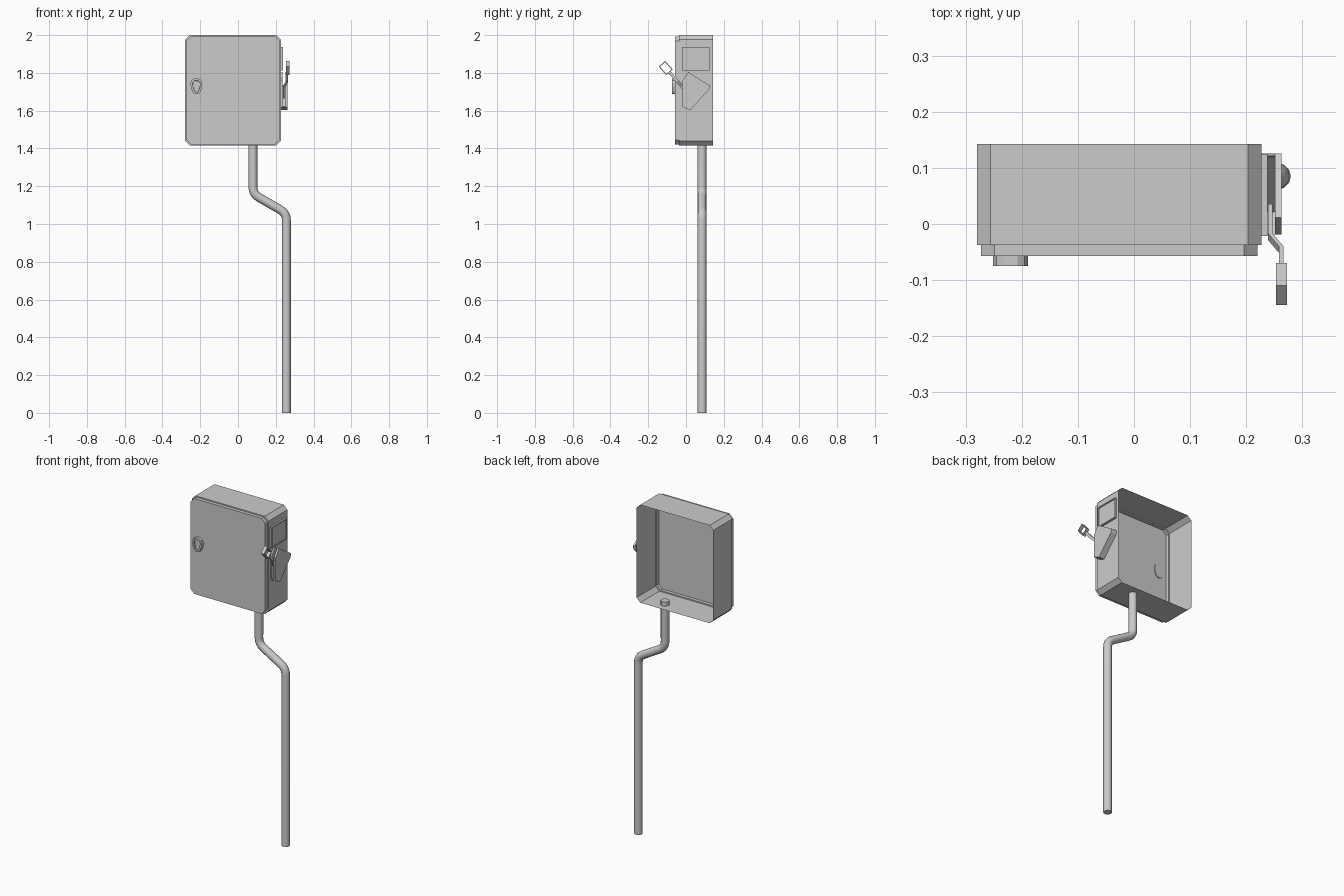
import bpy, bmesh
from mathutils import Vector
from math import radians

if "Cube" in bpy.data.objects:
    bpy.data.objects.remove(bpy.data.objects["Cube"])


def finish(bm, name):
    me = bpy.data.meshes.new(name)
    bm.to_mesh(me)
    bm.free()
    ob = bpy.data.objects.new(name, me)
    bpy.context.collection.objects.link(ob)
    return ob


def place(p, axis, d):
    # 2D point to 3D: axis 'x' takes (y, z), axis 'y' takes (x, z)
    return (d, p[0], p[1]) if axis == 'x' else (p[0], d, p[1])


def prism(name, pts, axis, a, b, inset=0, recess=0):
    # Closed plate from a to b; the b face may carry a recessed panel
    bm = bmesh.new()
    la, lb = [[bm.verts.new(place(p, axis, d)) for p in pts] for d in (a, b)]
    bm.faces.new(la)
    front = bm.faces.new(lb)
    n = len(pts)
    for i in range(n):
        j = (i + 1) % n
        bm.faces.new((la[i], la[j], lb[j], lb[i]))
    bmesh.ops.recalc_face_normals(bm, faces=bm.faces[:])
    if inset:
        bmesh.ops.inset_individual(bm, faces=[front], thickness=inset)
        bmesh.ops.inset_individual(bm, faces=[front], thickness=0.001, depth=-recess)
    return finish(bm, name)


def chamfered(x0, x1, z0, z1, c):
    return [(x0 + c, z0), (x1 - c, z0), (x1, z0 + c), (x1, z1 - c),
            (x1 - c, z1), (x0 + c, z1), (x0, z1 - c), (x0, z0 + c)]


# Cabinet shell with open back and stepped door
bm = bmesh.new()
outer = chamfered(-0.28, 0.227, 1.415, 2.0, 0.024)
s = 0.007
inner = chamfered(-0.28 + s, 0.227 - s, 1.415 + s, 2.0 - s, 0.024)
loops = [[bm.verts.new(place(p, 'y', d)) for p in prof]
         for prof, d in ((outer, 0.143), (outer, -0.037), (inner, -0.037), (inner, -0.057))]
for A, B in zip(loops, loops[1:]):
    for i in range(8):
        j = (i + 1) % 8
        bm.faces.new((A[j], A[i], B[i], B[j]))
bm.faces.new(loops[-1])
finish(bm, "cabinet")

# Door lock, wide at the top and narrow at the bottom
half = [(0.012, 0.042), (0.025, 0.034), (0.031, 0.019), (0.030, 0.0),
        (0.024, -0.020), (0.018, -0.033), (0.008, -0.039)]
shield = [(-0.22 + x, 1.727 + z) for x, z in half]
shield += [(-0.22 - x, 1.727 + z) for x, z in reversed(half)]
prism("door_lock", shield, 'y', -0.052, -0.075, 0.011, 0.008)

# Framed label panel on the right side
prism("side_panel", [(-0.021, 1.812), (0.125, 1.812), (0.125, 1.936), (-0.021, 1.936)],
      'x', 0.227, 0.238, 0.008, 0.005)

# Switch housing: two cheeks joined by a rim along the lower back
cheek = [(0.012, 1.804), (0.126, 1.733), (0.122, 1.712), (0.022, 1.603),
         (-0.019, 1.620), (-0.019, 1.760)]
prism("switch_inner_cheek", cheek, 'x', 0.227, 0.236)
prism("switch_outer_cheek", cheek, 'x', 0.251, 0.263)
rim = cheek[1:5] + [(-0.019, 1.626), (0.021, 1.610), (0.117, 1.714), (0.121, 1.731)]
prism("switch_rim", rim, 'x', 0.236, 0.251)

# Lever: cranked arm tilted up and forward
origin = Vector((0, 0.03, 1.67))
along, across = Vector((0, -0.66, 0.75)), Vector((0, 0.75, 0.66))


def lever(t, w, x):
    return origin + along * t + across * w + Vector((x, 0, 0))


bm = bmesh.new()
prev = None
for t, x in ((0, 0.243), (0.080, 0.243), (0.114, 0.262), (0.182, 0.262)):
    ring = [bm.verts.new(lever(t, w, x + dx)) for w, dx in
            ((-0.008, -0.004), (0.008, -0.004), (0.008, 0.004), (-0.008, 0.004))]
    if prev:
        for i in range(4):
            j = (i + 1) % 4
            bm.faces.new((prev[i], prev[j], ring[j], ring[i]))
    else:
        bm.faces.new(ring)
    prev = ring
bm.faces.new(prev)
bmesh.ops.recalc_face_normals(bm, faces=bm.faces[:])
finish(bm, "lever_arm")

# Lever handle: open rectangular loop
bm = bmesh.new()
section = []
for g, x in ((0, 0.253), (0, 0.273), (0.005, 0.273), (0.005, 0.253)):
    t0, t1, w = 0.177 + g, 0.238 - g, 0.023 - g
    section.append([bm.verts.new(lever(t, v, x)) for t, v in
                    ((t0, -w), (t1, -w), (t1, w), (t0, w))])
for k in range(4):
    A, B = section[k], section[(k + 1) % 4]
    for i in range(4):
        j = (i + 1) % 4
        bm.faces.new((A[i], A[j], B[j], B[i]))
bmesh.ops.recalc_face_normals(bm, faces=bm.faces[:])
finish(bm, "lever_handle")

# Conduit pipe with two rounded bends
Y = 0.085
ctrl = [Vector(p) for p in ((0.256, Y, 0), (0.256, Y, 1.057), (0.079, Y, 1.159), (0.079, Y, 1.44))]
path = [ctrl[0]]
for i in (1, 2):
    c = ctrl[i]
    a = c + (ctrl[i - 1] - c).normalized() * 0.036
    b = c + (ctrl[i + 1] - c).normalized() * 0.036
    for k in range(5):
        u = k / 4
        path.append(a * (1 - u) ** 2 + c * 2 * u * (1 - u) + b * u * u)
path.append(ctrl[3])
cu = bpy.data.curves.new("conduit", 'CURVE')
cu.dimensions = '3D'
cu.bevel_depth = 0.0235
cu.bevel_resolution = 4
cu.use_fill_caps = True
sp = cu.splines.new('POLY')
sp.points.add(len(path) - 1)
for pt, co in zip(sp.points, path):
    pt.co = (*co, 1)
ob = bpy.data.objects.new("conduit", cu)
bpy.context.collection.objects.link(ob)
bpy.context.view_layer.objects.active = ob
ob.select_set(True)
bpy.ops.object.convert(target='MESH')
bpy.ops.object.shade_smooth_by_angle(angle=radians(40))
